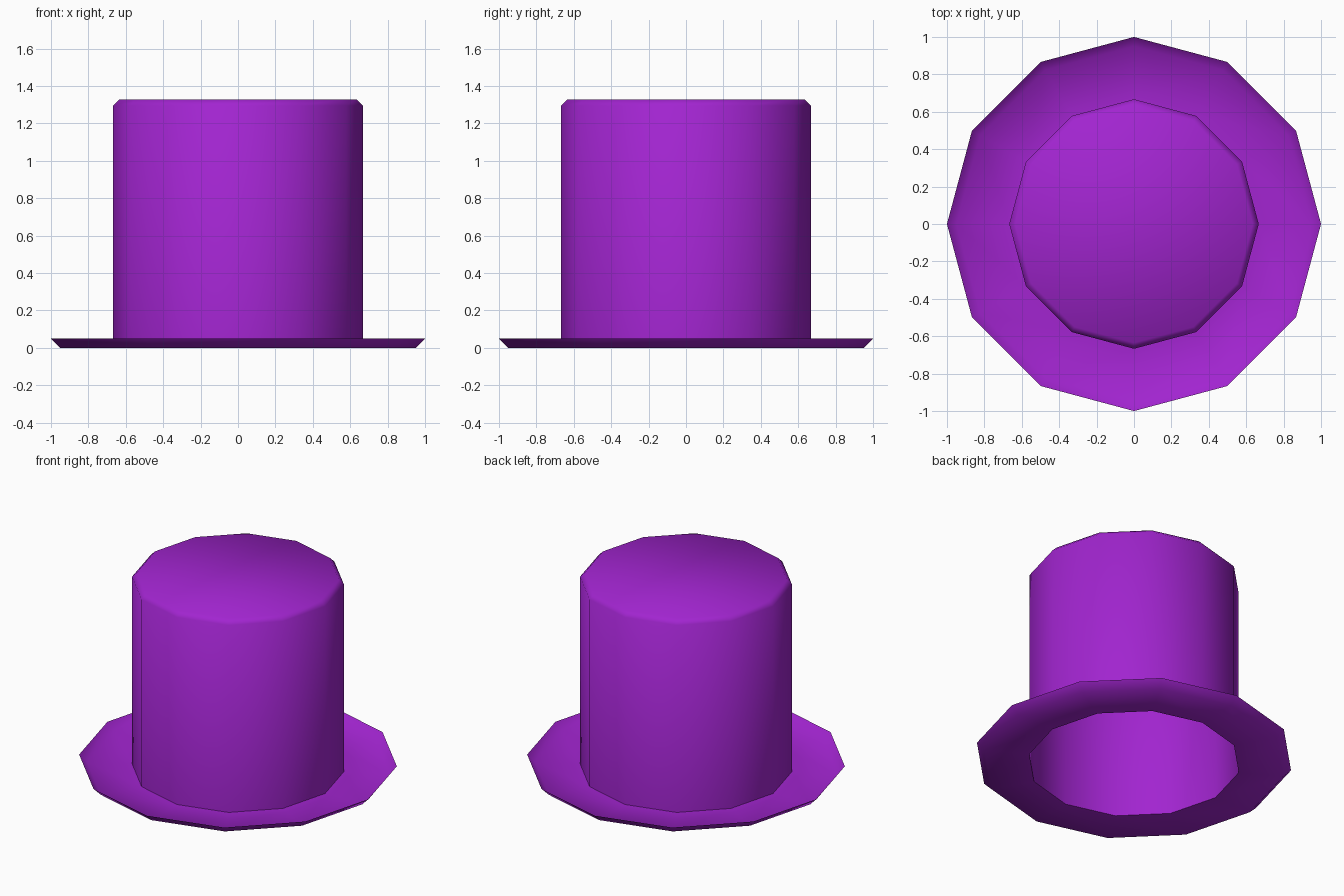
import bpy, bmesh, math

SIDES = 12

cube = bpy.data.objects.get("Cube")
if cube:
    bpy.data.objects.remove(cube, do_unlink=True)

# One felt colour for the whole hat
felt = bpy.data.materials.new("purple_felt")
felt.use_nodes = True
colour = (0.36, 0.018, 0.63, 1)
felt.diffuse_color = colour
shader = next(n for n in felt.node_tree.nodes if n.type == 'BSDF_PRINCIPLED')
shader.inputs["Base Color"].default_value = colour


def lathe(name, profile, cap=False):
    """Turn a (radius, height) profile into a twelve-sided thin shell."""
    bm = bmesh.new()
    rings = []
    for r, z in profile:
        rings.append([bm.verts.new((r * math.cos(math.tau * i / SIDES),
                                    r * math.sin(math.tau * i / SIDES), z))
                      for i in range(SIDES)])
    for a, b in zip(rings, rings[1:]):
        for i in range(SIDES):
            j = (i + 1) % SIDES
            bm.faces.new((a[i], a[j], b[j], b[i]))
    if cap:
        bm.faces.new(rings[-1])
    mesh = bpy.data.meshes.new(name)
    bm.to_mesh(mesh)
    bm.free()
    mesh.materials.append(felt)
    obj = bpy.data.objects.new(name, mesh)
    bpy.context.collection.objects.link(obj)
    bpy.ops.object.select_all(action='DESELECT')
    obj.select_set(True)
    bpy.context.view_layer.objects.active = obj
    bpy.ops.object.shade_smooth_by_angle(angle=math.radians(60))
    return obj


# Crown: tall wall, bevelled shoulder and flat top, open underneath
lathe("crown", [(0.667, 0), (0.667, 1.295), (0.635, 1.327)], cap=True)

# Brim: flat ring with an upturned edge, facing up
lathe("brim", [(1, 0.05), (0.95, 0), (0.667, 0)])
